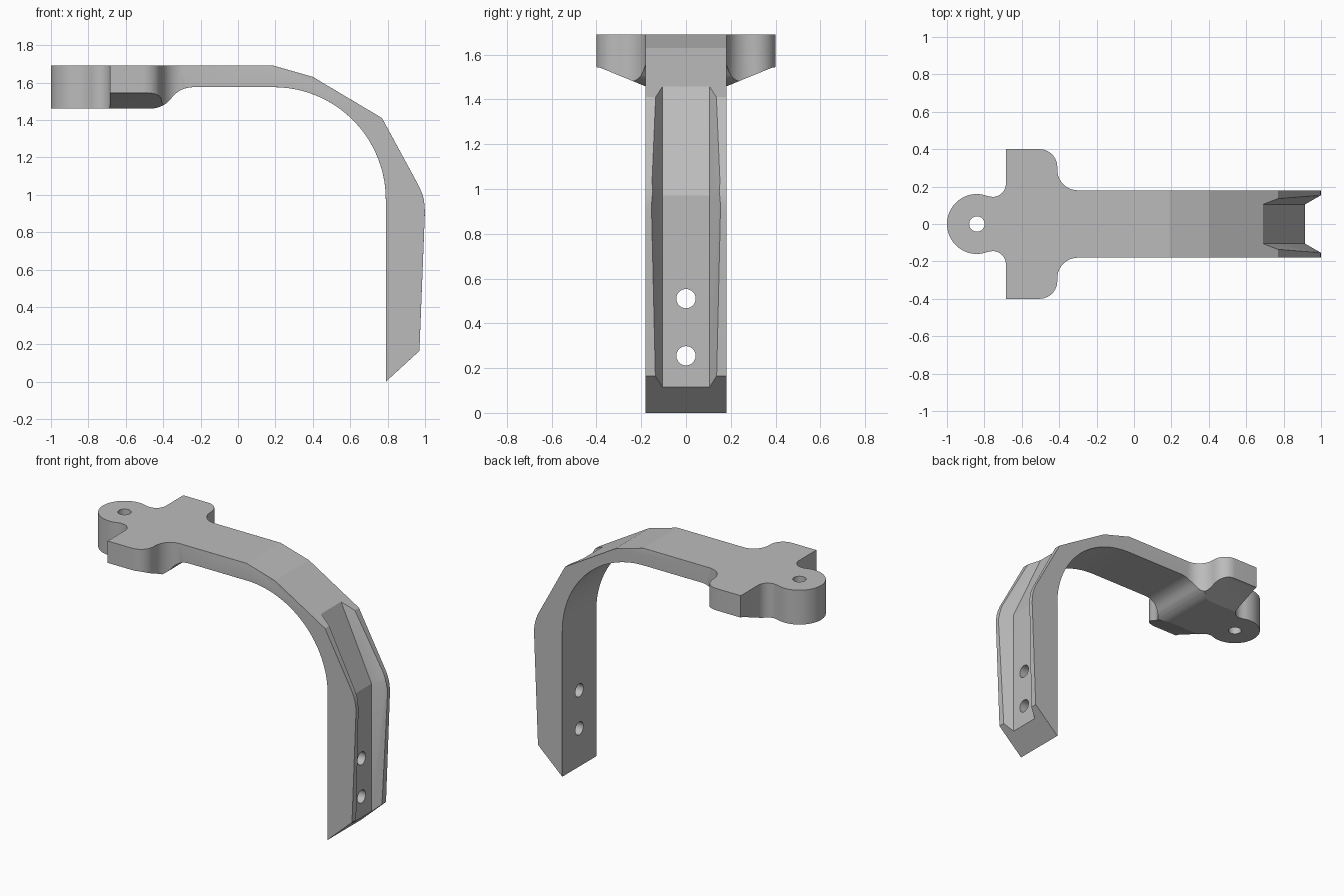
import bpy, bmesh, math
from mathutils import Vector

if "Cube" in bpy.data.objects:
    bpy.data.objects.remove(bpy.data.objects["Cube"])

HALF = 0.18          # half width of the arm


def arc(cx, cy, r, a0, a1, n):
    """Points on an arc, angles in degrees."""
    return [(cx + r * math.cos(math.radians(a0 + (a1 - a0) * i / n)),
             cy + r * math.sin(math.radians(a0 + (a1 - a0) * i / n))) for i in range(n + 1)]


def loft(name, loops):
    """Closed solid through matching loops of 3D points."""
    bm = bmesh.new()
    rings = [[bm.verts.new(p) for p in loop] for loop in loops]
    bm.faces.new(rings[0])
    bm.faces.new(rings[-1])
    n = len(rings[0])
    for a, b in zip(rings, rings[1:]):
        for i in range(n):
            j = (i + 1) % n
            bm.faces.new((a[i], a[j], b[j], b[i]))
    bmesh.ops.recalc_face_normals(bm, faces=bm.faces)
    mesh = bpy.data.meshes.new(name)
    bm.to_mesh(mesh)
    bm.free()
    ob = bpy.data.objects.new(name, mesh)
    bpy.context.collection.objects.link(ob)
    return ob


def prism(name, outline, axis, lo, hi):
    """Extrude a 2D outline along one axis."""
    place = {'x': lambda p, t: (t, p[0], p[1]),
             'y': lambda p, t: (p[0], t, p[1]),
             'z': lambda p, t: (p[0], p[1], t)}[axis]
    return loft(name, [[place(p, t) for p in outline] for t in (lo, hi)])


def combine(ob, tool, operation):
    mod = ob.modifiers.new(operation.lower(), 'BOOLEAN')
    mod.operation, mod.solver, mod.object = operation, 'EXACT', tool
    bpy.context.view_layer.objects.active = ob
    bpy.ops.object.modifier_apply(modifier=mod.name)
    bpy.data.objects.remove(tool, do_unlink=True)


# Side profile: faceted outside, round inside, S-shaped step under the head
bend = math.degrees(2 * math.atan(0.5))
side = [(-1.1, 1.69), (0.19, 1.69), (0.40, 1.63), (0.77, 1.41), (0.968, 1.045),
        (0.983, 1.01), (0.993, 0.975), (0.998, 0.94), (0.999, 0.90), (0.97, 0.165), (0.79, 0.0)]
side += arc(0.19, 0.975, 0.60, 0, 90, 36)
side += arc(-0.24, 1.431, 0.144, 90, 90 + bend, 8)
side += arc(-0.47, 1.604, 0.144, 270 + bend, 270, 8)[1:] + [(-1.1, 1.46)]
bracket = prism("bracket", side, 'y', -0.5, 0.5)

# Plan outline: round hub, necks, side wings, straight arm
half = arc(-0.84, 0, 0.16, 180, 68.4, 20)
half += arc(-0.755, 0.215, 0.07, 248.4, 360, 12)[1:] + [(-0.685, 0.40)]
half += arc(-0.505, 0.305, 0.095, 90, 0, 10) + arc(-0.30, 0.29, 0.11, 180, 270, 10)
half += [(1.2, HALF)]
plan = half + [(x, -y) for x, y in reversed(half[1:])]
combine(bracket, prism("plan_cutter", plan, 'z', -0.3, 2.0), 'INTERSECT')

# Sloped undersides of the wings
for s in (-1, 1):
    wedge = [(s * y, z) for y, z in
             ((0.185, 1.46), (0.375, 1.538), (0.39, 1.543), (0.5, 1.55), (0.5, 1.3), (0.185, 1.3))]
    combine(bracket, prism("wing_cutter", wedge, 'x', -0.95, -0.1), 'DIFFERENCE')

# Tapered channel down the outside of the leg
stations = [((0.60, 1.652), (0.908, 0.42)), ((0.915, 0.97), (1.0, 0.22)), ((0.915, -0.05), (1.0, 0.0))]
loops = []
for (x, z), (nx, nz) in stations:
    d, inner, outer = 0.15, 0.105, 0.105 + 0.15 * 0.58
    loops.append([(x, -inner, z), (x, inner, z),
                  (x + nx * d, outer, z + nz * d), (x + nx * d, -outer, z + nz * d)])
combine(bracket, loft("channel_cutter", loops), 'DIFFERENCE')

# Hub hole and two leg holes
combine(bracket, prism("hub_drill", arc(-0.84, 0, 0.041, 0, 350, 35), 'z', 1.2, 1.9), 'DIFFERENCE')
for z in (0.255, 0.51):
    combine(bracket, prism("leg_drill", arc(0, z, 0.043, 0, 350, 35), 'x', 0.6, 1.2), 'DIFFERENCE')

# Small rounding along the long side edges
bm = bmesh.new()
bm.from_mesh(bracket.data)
bmesh.ops.remove_doubles(bm, verts=bm.verts, dist=0.0002)
bm.normal_update()
edges = [e for e in bm.edges if len(e.link_faces) == 2 and e.calc_face_angle(0) > 0.6
         and all(abs(v.co.y) > HALF - 0.001 and v.co.x > -0.302 for v in e.verts)
         and abs(e.verts[0].co.y - e.verts[1].co.y) < 0.1]
bmesh.ops.bevel(bm, geom=edges, offset=0.008, offset_type='OFFSET', segments=3,
                profile=0.5, affect='EDGES', clamp_overlap=True)
bm.to_mesh(bracket.data)
bm.free()

# Finish
grey = bpy.data.materials.new("plain_grey")
grey.diffuse_color = (0.5, 0.5, 0.5, 1)
grey.use_nodes = True
grey.node_tree.nodes["Principled BSDF"].inputs["Base Color"].default_value = grey.diffuse_color
bracket.data.materials.clear()
bracket.data.materials.append(grey)
for p in bracket.data.polygons:
    p.material_index = 0
bpy.ops.object.select_all(action='DESELECT')
bracket.select_set(True)
bpy.context.view_layer.objects.active = bracket
bpy.ops.object.shade_smooth_by_angle(angle=math.radians(14))
